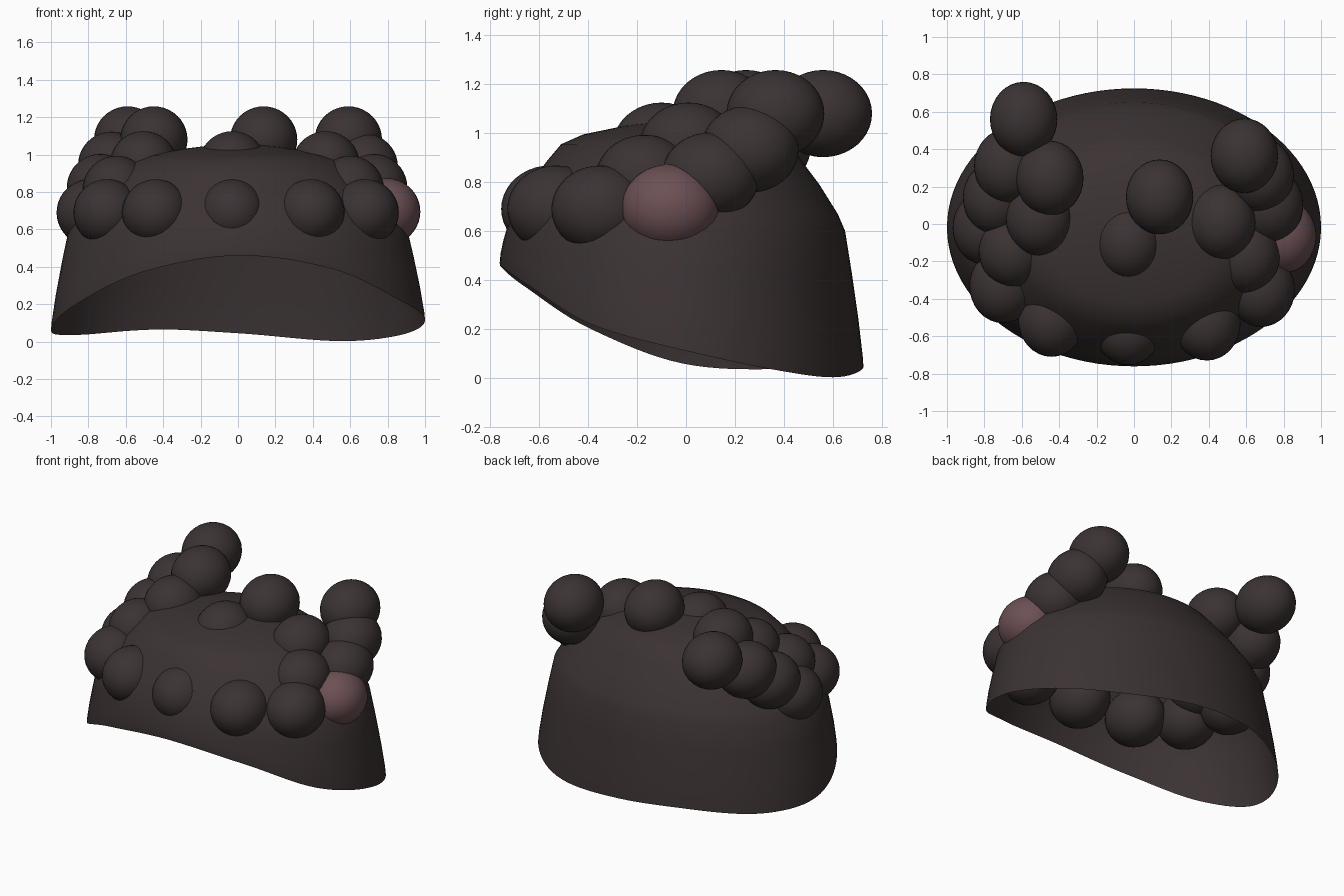
import bpy, bmesh, math

if "Cube" in bpy.data.objects:
    bpy.data.objects.remove(bpy.data.objects["Cube"])

def material(name, rgb):
    m = bpy.data.materials.new(name)
    m.diffuse_color = (*rgb, 1)
    m.use_nodes = True
    m.node_tree.nodes["Principled BSDF"].inputs["Base Color"].default_value = m.diffuse_color
    return m

DARK = material("dark brown", (0.045, 0.033, 0.033))
PINK = material("dusty pink", (0.150, 0.080, 0.088))

def finish(name, bm, mat):
    bmesh.ops.recalc_face_normals(bm, faces=bm.faces)
    for f in bm.faces:
        f.smooth = True
    me = bpy.data.meshes.new(name)
    bm.to_mesh(me)
    bm.free()
    me.materials.append(mat)
    ob = bpy.data.objects.new(name, me)
    bpy.context.collection.objects.link(ob)
    return ob

# Height of the wavy rim by angle (degrees, 0 = +x, 90 = back)
RIM = [(-90, .46), (-60, .39), (-30, .22), (0, .115), (30, .035), (57, .003),
       (90, .045), (115, .065), (150, .036), (180, .06), (210, .2), (240, .375)]

def rim_z(a):
    n = len(RIM)
    def pt(i):
        return RIM[i % n][0] + 360 * (i // n), RIM[i % n][1]
    for i in range(n):
        (a0, z0), (a1, z1), (a2, z2), (a3, z3) = [pt(i + k) for k in (-1, 0, 1, 2)]
        if a1 <= a <= a2:
            t, h = (a - a1) / (a2 - a1), a2 - a1
            m1, m2 = (z2 - z0) / (a2 - a0) * h, (z3 - z1) / (a3 - a1) * h
            return ((2*t**3 - 3*t*t + 1) * z1 + (t**3 - 2*t*t + t) * m1
                    + (3*t*t - 2*t**3) * z2 + (t**3 - t*t) * m2)

# Cap shell: rings of (half width, front y, back y, z); z None = rim
RINGS = [(1.0, -.76, .725, None), (.905, -.735, .65, .6), (.86, -.71, .62, .67),
         (.76, -.64, .545, .79), (.66, -.565, .47, .89), (.58, -.51, .42, .955),
         (.48, -.42, .35, .995), (.30, -.25, .23, 1.03), (.14, -.11, .11, 1.05)]
SEG = 96

def ring_point(ring, i):
    w, yf, yb, z = ring
    a = -90 + 360 * i / SEG
    r = math.radians(a)
    return (w * math.cos(r), (yf + yb) / 2 + (yb - yf) / 2 * math.sin(r),
            rim_z(a) if z is None else z)

bm = bmesh.new()
loops = []
for k, ring in enumerate(RINGS):
    loops.append([bm.verts.new(ring_point(ring, i)) for i in range(SEG)])
    if k == 0:  # wall loops between the rim and the shoulder
        for t, bulge in ((.08, .004), (.35, .008), (.7, .006)):
            row = []
            for i in range(SEG):
                p, q = ring_point(ring, i), ring_point(RINGS[1], i)
                c = [u + (v - u) * t for u, v in zip(p, q)]
                row.append(bm.verts.new((c[0] * (1 + bulge), c[1] * (1 + bulge), c[2])))
            loops.append(row)
for lo, hi in zip(loops, loops[1:]):
    for i in range(SEG):
        j = (i + 1) % SEG
        bm.faces.new((lo[i], lo[j], hi[j], hi[i]))
apex = bm.verts.new((0, 0, 1.055))
for i in range(SEG):
    bm.faces.new((loops[-1][i], loops[-1][(i + 1) % SEG], apex))
finish("hair_cap", bm, DARK)

# Curls: one ellipsoid per position
CURLS = [(-.59, .56, 1.08), (-.45, .245, 1.08), (.137, .145, 1.08), (.59, .365, 1.08),
         (-.03, -.10, .947), (.47, .01, .947), (-.505, .03, .947),
         (-.675, .31, .945), (.675, .26, .935),
         (.60, -.17, .815), (.725, .10, .825), (-.65, -.14, .815), (-.735, .14, .825),
         (-.79, -.02, .69), (-.70, -.33, .69), (.68, -.35, .69),
         (-.44, -.51, .69), (.39, -.53, .69), (-.03, -.555, .69)]

def curl(name, pos, mat):
    bm = bmesh.new()
    bmesh.ops.create_uvsphere(bm, u_segments=32, v_segments=20, radius=1)
    bmesh.ops.scale(bm, vec=(.18, .2, .178), verts=bm.verts)
    finish(name, bm, mat).location = pos

for n, pos in enumerate(CURLS):
    curl(f"curl_{n + 1}", pos, DARK)
curl("pink_curl", (.795, -.065, .695), PINK)
